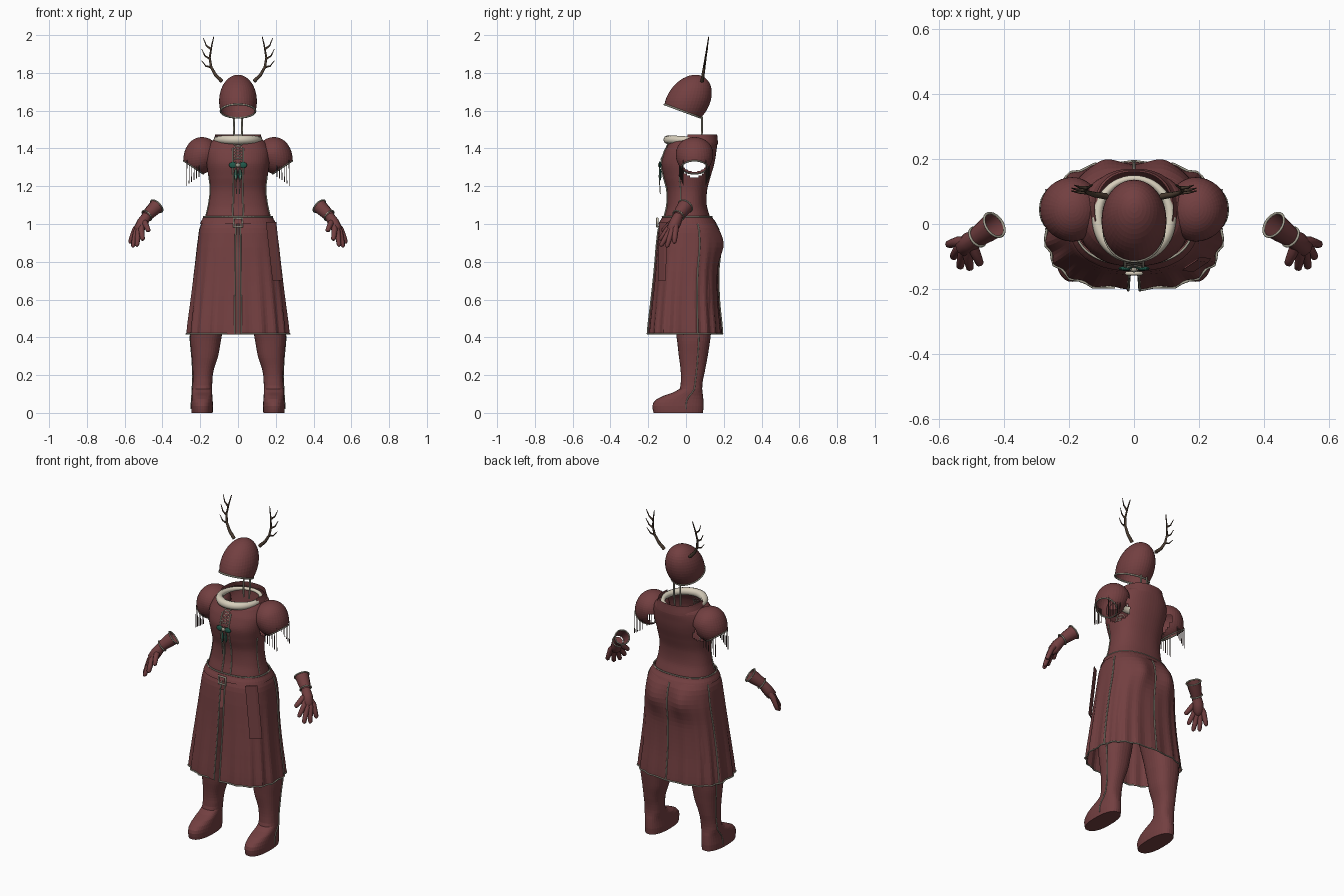
import bpy, bmesh
from math import sin, cos, pi, copysign, atan2, exp
from mathutils import Vector

old = bpy.data.objects.get("Cube")
if old:
    bpy.data.objects.remove(old)


def material(name, *rgb):
    m = bpy.data.materials.new(name)
    m.use_nodes = True
    m.diffuse_color = (*rgb, 1)
    bsdf = next(n for n in m.node_tree.nodes if n.type == "BSDF_PRINCIPLED")
    bsdf.inputs["Base Color"].default_value = (*rgb, 1)
    return m


red = material("dark red cloth", .17, .05, .052)
cream = material("cream fur", .68, .62, .5)
trim = material("pale grey trim", .36, .34, .27)
brown = material("antler brown", .07, .045, .03)
green = material("deep green", .015, .1, .07)
fringe = material("dark fringe", .08, .045, .04)
parts = []


def add(name, mesh, mat):
    mesh.materials.clear()
    mesh.materials.append(mat)
    ob = bpy.data.objects.new(name, mesh)
    bpy.context.collection.objects.link(ob)
    parts.append(ob)
    return ob


def finish(name, bm, mat):
    bmesh.ops.recalc_face_normals(bm, faces=bm.faces)
    mesh = bpy.data.meshes.new(name)
    bm.to_mesh(mesh)
    bm.free()
    return add(name, mesh, mat)


def tube(name, points, radius, mat, cyclic=False, caps=True):
    """Round tube through points; radius may be a list."""
    cu = bpy.data.curves.new(name, "CURVE")
    cu.dimensions = "3D"
    cu.bevel_depth = 1
    cu.bevel_resolution = 2
    cu.use_fill_caps = caps
    sp = cu.splines.new("POLY")
    sp.points.add(len(points) - 1)
    for i, p in enumerate(points):
        sp.points[i].co = (*p, 1)
        sp.points[i].radius = radius[i] if isinstance(radius, list) else radius
    sp.use_cyclic_u = cyclic
    ob = bpy.data.objects.new(name, cu)
    mesh = bpy.data.meshes.new_from_object(ob)
    bpy.data.objects.remove(ob)
    return add(name, mesh, mat)


def blob(name, loc, scale, mat):
    bm = bmesh.new()
    bmesh.ops.create_uvsphere(bm, u_segments=16, v_segments=10, radius=1)
    for v in bm.verts:
        v.co = Vector(loc) + v.co * Vector(scale)
    return finish(name, bm, mat)


def section(secs, z):
    """Smooth interpolation of (z, centre x, half width, front y, back y)."""
    n = len(secs)
    i = max([k for k in range(n - 1) if secs[k][0] <= z + 1e-6] or [0])
    a, b, c, d = (secs[min(max(k, 0), n - 1)] for k in range(i - 1, i + 3))
    t = (z - b[0]) / (c[0] - b[0])
    return [.5 * (2 * q + (r - p) * t + (2 * p - 5 * q + 4 * r - s) * t * t
                  + (3 * q - p - 3 * r + s) * t ** 3)
            for p, q, r, s in list(zip(a, b, c, d))[1:]]


def surface(secs, z, a, e=.85, out=0, shape=None):
    x0, rx, yf, yb = section(secs, z)
    s, c = sin(a), cos(a)
    v = Vector((x0 + (rx + out) * copysign(abs(s) ** e, s),
                (yf + yb) / 2 - ((yb - yf) / 2 + out) * copysign(abs(c) ** e, c), z))
    return shape(v, a) if shape else v


def loft(name, secs, mat, rows=24, cols=56, e=.85, start=0, shape=None, caps=False, out=0):
    bm = bmesh.new()
    closed = start == 0
    count = cols if closed else cols + 1
    z0, z1 = secs[0][0], secs[-1][0]
    grid = []
    for r in range(rows + 1):
        z = z0 + (z1 - z0) * r / rows
        grid.append([bm.verts.new(surface(secs, z, start + (2 * pi - 2 * start) * k / cols, e, out, shape))
                     for k in range(count)])
    for lo, hi in zip(grid, grid[1:]):
        for k in range(cols):
            j = (k + 1) % count
            bm.faces.new((lo[k], lo[j], hi[j], hi[k]))
    if caps:
        bm.faces.new(grid[0])
        bm.faces.new(grid[-1])
    return finish(name, bm, mat)


def seam(name, secs, a, z0, z1, r=.004, e=.85, shape=None, mat=trim, n=20):
    pts = [surface(secs, z0 + (z1 - z0) * k / n, a, e, .002, shape) for k in range(n + 1)]
    return tube(name, pts, r, mat)


def band(name, secs, z, r=.004, e=.85, start=0, shape=None):
    pts = [surface(secs, z, start + (2 * pi - 2 * start) * k / 56, e, .002, shape) for k in range(56)]
    return tube(name, pts, r, trim, cyclic=start == 0)


def ring(name, centre, axis, r, thick):
    q = Vector(axis).to_track_quat("Z", "Y")
    pts = [Vector(centre) + q @ Vector((r * cos(k * pi / 12), r * sin(k * pi / 12), 0)) for k in range(24)]
    return tube(name, pts, thick, trim, cyclic=True)


# Skirt with front slit, folds and trimmed seams
SKIRT = [(.415, 0, .27, -.198, .187), (.6, 0, .25, -.18, .172), (.75, 0, .232, -.165, .17),
         (.88, 0, .217, -.155, .18), (.97, 0, .205, -.145, .17), (1.01, 0, .19, -.13, .15),
         (1.03, 0, .175, -.115, .125)]


def drape(v, a):
    fold = 1 + .045 * max(0, .95 - v.z) * cos(18 * a)
    v.x *= fold
    v.y *= fold
    if v.y > 0:
        v.y += .025 * exp(-((abs(v.x) - .09) / .06) ** 2 - ((v.z - .9) / .08) ** 2)
    return v


cloth = dict(e=.75, shape=drape)
loft("skirt", SKIRT, red, cols=108, start=.02, **cloth)
band("skirt_hem_trim", SKIRT, .418, start=.02, **cloth)
for n, a in (("front_left", .025), ("front_right", -.025), ("back", pi),
             ("side_left", pi / 2 + .25), ("side_right", -pi / 2 - .25)):
    seam("skirt_trim_" + n, SKIRT, a, .418, 1.0, **cloth)

# Bodice with armholes
BODICE = [(1.02, 0, .177, -.117, .13), (1.1, 0, .16, -.1, .11), (1.18, 0, .15, -.1, .112),
          (1.25, 0, .157, -.118, .13), (1.32, 0, .168, -.13, .15), (1.38, 0, .17, -.115, .16),
          (1.43, 0, .15, -.09, .165), (1.455, 0, .115, -.075, .16)]
bodice = loft("bodice", BODICE, red, rows=44, cols=72)
bm = bmesh.new()
bm.from_mesh(bodice.data)
holes = [f for f in bm.faces for c in [f.calc_center_median()]
         if abs(c.x) > .1 and ((c.y - .045) / .065) ** 2 + ((c.z - 1.31) / .06) ** 2 < 1]
bmesh.ops.delete(bm, geom=holes, context="FACES")
bm.to_mesh(bodice.data)
bm.free()
for s in (1, -1):
    seam("bodice_front_trim", BODICE, s * .12, 1.04, 1.4)
    seam("bodice_side_trim", BODICE, s * 1.3, 1.05, 1.26, r=.003)

# Collar: standing back and fur roll
COLLAR = [(1.42, 0, .14, -.08, .17), (1.475, 0, .12, -.07, .165)]
loft("standing_collar", COLLAR, red, rows=4, start=1.3)
turns = [2 * pi * k / 48 for k in range(48)]
tube("fur_collar", [(.112 * sin(a), .022 - .118 * cos(a), 1.446) for a in turns],
     [.017 + .007 * cos(a) for a in turns], cream, cyclic=True)

# Belt, buckle and hanging belt end
BELT = [(1.0, 0, .198, -.142, .16), (1.04, 0, .18, -.122, .134)]
loft("belt", BELT, red, rows=3, out=.003)
band("belt_top_trim", BELT, 1.038)
tube("buckle", [(x, -.152, z) for x, z in ((-.023, .985), (.023, .985), (.023, 1.03), (-.023, 1.03))],
     .006, cream, cyclic=True)
bm = bmesh.new()
bmesh.ops.create_cube(bm, size=1)
for v in bm.verts:
    low = .5 - v.co.z
    v.co = Vector((.175 + .035 * low + .045 * v.co.x + .01 * v.co.y,
                   -.122 - .005 * low + .012 * v.co.y + .03 * v.co.x, 1.01 - .31 * low))
finish("belt_end", bm, red)

# Chest bow, lacing and cords
for s in (1, -1):
    blob("bow_loop", (s * .027, -.137, 1.312), (.021, .007, .016), green)
    blob("bow_tail", (s * .011, -.136, 1.262), (.01, .006, .032), green)
    tube("bow_cord", [(s * .01, -.14, 1.33), (s * .012, -.142, 1.25), (s * .008, -.136, 1.16)], .0025, trim)
    tube("lacing", [(s * (-1) ** k * .022, -.133 + .007 * k, 1.34 + .016 * k) for k in range(6)], .003, trim)
blob("bow_knot", (0, -.141, 1.312), (.011, .008, .012), trim)

# Hood with trimmed rim
bm = bmesh.new()
bmesh.ops.create_uvsphere(bm, u_segments=40, v_segments=24, radius=1)
for v in bm.verts:
    v.co = Vector((.1 * v.co.x, .01 + .12 * v.co.y + .04 * v.co.z, 1.65 + .14 * v.co.z))


def cut(bm, point, normal):
    """Remove the side behind a plane; return the sorted rim points."""
    bmesh.ops.bisect_plane(bm, geom=bm.verts[:] + bm.edges[:] + bm.faces[:], plane_co=point,
                           plane_no=normal, clear_inner=True)
    q = Vector(normal).to_track_quat("Z", "Y").inverted()
    rim = [v.co.copy() for v in bm.verts if v.is_boundary]
    mid = sum(rim, Vector()) / len(rim)
    return sorted(rim, key=lambda p: atan2((q @ (p - mid)).y, (q @ (p - mid)).x))


rim = cut(bm, (0, -.11, 1.632), (0, .37, 1))
finish("hood", bm, red)
tube("hood_rim_trim", rim, .005, trim, cyclic=True)

LEG = [(0, .19, .056, -.172, .09), (.035, .19, .058, -.178, .093), (.065, .19, .056, -.165, .092),
       (.09, .19, .054, -.12, .09), (.12, .19, .053, -.04, .086), (.16, .188, .052, -.028, .088),
       (.22, .185, .055, -.028, .1), (.3, .175, .07, -.038, .115), (.4, .17, .083, -.05, .13),
       (.55, .15, .09, -.07, .14), (.8, .11, .1, -.1, .15)]
ARM = Vector((.55, 0, -.83)).normalized()

for s, side in ((1, "left_"), (-1, "right_")):
    def flip(*pts):
        return [(s * x, y, z) for x, y, z in pts]

    # Legs with boots
    leg = [(z, s * x, *rest) for z, x, *rest in LEG]
    loft(side + "leg_and_boot", leg, red, rows=44, cols=36, caps=True)
    seam(side + "leg_trim", leg, s * (pi / 2 + .25), .02, .45, r=.003)

    # Puffed sleeve, open towards the arm
    bm = bmesh.new()
    bmesh.ops.create_uvsphere(bm, u_segments=36, v_segments=24, radius=.09)
    centre = Vector((.19, .045, 1.37))
    for v in bm.verts:
        v.co.y *= 1.1
        v.co += centre + ARM * .3 * max(0, v.co.dot(ARM))
    rim = cut(bm, centre + ARM * .084, -ARM)
    inner = [f for f in bm.faces if f.calc_center_median().x < .16 and f.calc_center_median().z < 1.36]
    bmesh.ops.delete(bm, geom=inner, context="FACES")
    for v in bm.verts:
        v.co.x *= s
    finish(side + "puff_sleeve", bm, red)
    tube(side + "sleeve_trim", flip(*rim), .004, trim, cyclic=True)
    for k in range(6):
        x = .205 + .013 * k
        for y in (-.035 + .004 * k, .125 - .004 * k):
            tube(side + "sleeve_fringe", flip((x, y, 1.34), (x + .002, y, 1.25 - .009 * k)), .002, fringe)

    # Gloves
    cuff, wrist = Vector((.43, -.003, 1.095)), Vector((.482, -.04, 1.045))
    tube(side + "glove_cuff", flip(cuff, cuff.lerp(wrist, .5), wrist), [.041, .037, .031], red, caps=False)
    for n, p, r in (("cuff_trim", cuff, .041), ("wrist_trim", wrist, .032)):
        d = wrist - cuff
        ring(side + n, flip(p)[0], flip(d)[0], r, .004)
    tube(side + "glove_palm", flip(wrist, (.505, -.055, 1.01), (.522, -.072, .975), (.53, -.08, .955)),
         [.026, .031, .03, .012], red)
    for n, a, b in (("thumb", (.49, -.085, 1.0), (.474, -.122, .965)),
                    ("index", (.512, -.098, .97), (.505, -.135, .92)),
                    ("middle", (.527, -.088, .96), (.535, -.13, .89)),
                    ("ring", (.54, -.075, .96), (.555, -.1, .885)),
                    ("little", (.545, -.055, .97), (.57, -.062, .905))):
        a, b = Vector(a), Vector(b)
        tube(side + n + "_finger", flip(Vector((.5, -.055, 1.015)), a, a.lerp(b, .6), b, b + (b - a) * .12),
             [.018, .016, .014, .012, .005], red)

    # Antlers, from base to tips
    for n, path in (("beam", ((.085, 1.755), (.12, 1.79), (.142, 1.83), (.15, 1.88), (.14, 1.94), (.128, 1.993))),
                    ("low_tine", ((.142, 1.83), (.17, 1.836), (.193, 1.865))),
                    ("mid_tine", ((.15, 1.875), (.175, 1.89), (.192, 1.925))),
                    ("top_tine", ((.143, 1.925), (.168, 1.945), (.184, 1.985)))):
        m = len(path) - 1
        big = .01 if n == "beam" else .006
        tube(side + "antler_" + n, flip(*[(x, .085 + .15 * (z - 1.755), z) for x, z in path]),
             [big * (1 - .75 * k / m) for k in range(m + 1)], brown)

    # Straps from hood into the collar
    tube(side + "neck_strap", flip((.02, .085, 1.57), (.022, .085, 1.5), (.018, .08, 1.42)), .005, trim)

for ob in bpy.context.view_layer.objects:
    ob.select_set(ob in parts)
bpy.context.view_layer.objects.active = parts[0]
bpy.ops.object.shade_smooth_by_angle(angle=.8)
